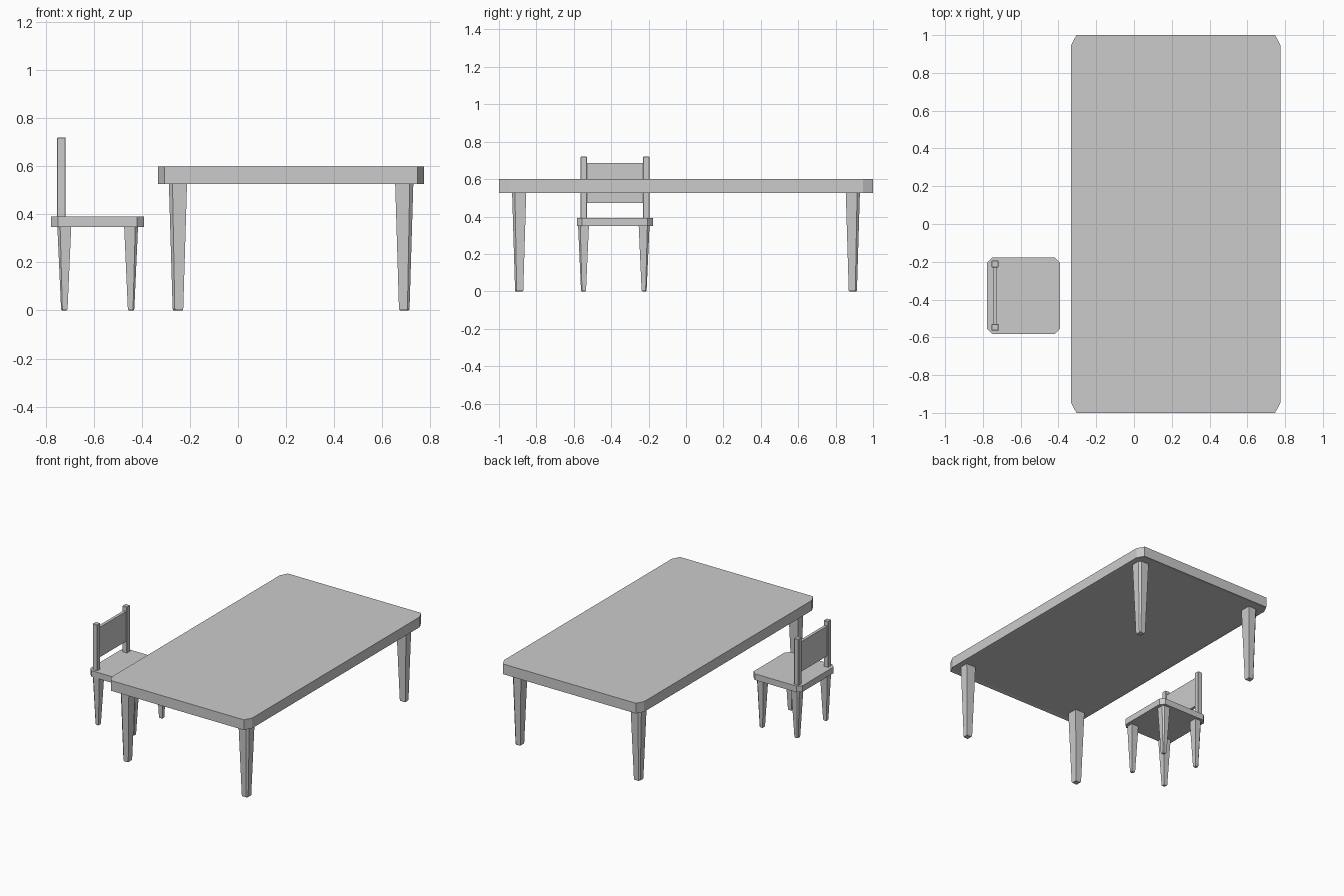
import bpy, bmesh

if "Cube" in bpy.data.objects:
    bpy.data.objects.remove(bpy.data.objects["Cube"])


def loft(name, rings, inset=None):
    """Closed solid through stacked rings of equal point count."""
    bm = bmesh.new()
    loops = [[bm.verts.new(p) for p in ring] for ring in rings]
    n = len(loops[0])
    for a, b in zip(loops, loops[1:]):
        for i in range(n):
            j = (i + 1) % n
            bm.faces.new((a[i], a[j], b[j], b[i]))
    bottom = bm.faces.new(loops[0][::-1])
    bm.faces.new(loops[-1])
    bmesh.ops.recalc_face_normals(bm, faces=bm.faces)
    if inset:
        bmesh.ops.inset_region(bm, faces=[bottom], thickness=inset[0], depth=-inset[1])
    mesh = bpy.data.meshes.new(name)
    bm.to_mesh(mesh)
    bm.free()
    obj = bpy.data.objects.new(name, mesh)
    bpy.context.collection.objects.link(obj)
    return obj


def slab_ring(cx, cy, hx, hy, chx, chy, z):
    """Rectangle with four cut corners."""
    return [(cx + x, cy + y, z) for x, y in (
        (-hx + chx, -hy), (hx - chx, -hy), (hx, -hy + chy), (hx, hy - chy),
        (hx - chx, hy), (-hx + chx, hy), (-hx, hy - chy), (-hx, -hy + chy))]


def slab(name, cx, cy, hx, hy, chx, chy, z0, z1, inset=None):
    return loft(name, [slab_ring(cx, cy, hx, hy, chx, chy, z) for z in (z0, z1)], inset)


def leg(name, cx, cy, sx, sy, top, foot, height):
    """Tapered leg whose outward corner is cut; sx, sy point outward."""
    def ring(h, z):
        c = h * 0.4
        pts = ((-h, -h), (h, -h), (h, h - c), (h - c, h), (-h, h))
        pts = [(cx + sx * x, cy + sy * y, z) for x, y in pts]
        return pts if sx * sy > 0 else pts[::-1]
    return loft(name, [ring(foot - 0.004, 0), ring(foot, 0.006), ring(top, height)])


def box(name, x0, x1, y0, y1, z0, z1, bevel=0.0):
    obj = loft(name, [[(x0, y0, z), (x1, y0, z), (x1, y1, z), (x0, y1, z)] for z in (z0, z1)])
    if bevel:
        mod = obj.modifiers.new("edge_bevel", 'BEVEL')
        mod.width = bevel
        mod.segments = 1
    return obj


def four_legs(prefix, cx, cy, dx, dy, top, foot, height):
    for sx, side in ((-1, "left"), (1, "right")):
        for sy, end in ((-1, "front"), (1, "back")):
            leg(f"{prefix}_{end}_{side}_leg", cx + sx * dx, cy + sy * dy,
                sx, sy, top, foot, height)


# Table
slab("table_top", 0.221, 0, 0.554, 1.0, 0.028, 0.053, 0.527, 0.60, inset=(0.03, 0.004))
four_legs("table", 0.221, 0, 0.471, 0.892, 0.038, 0.022, 0.535)

# Chair seat and legs
slab("chair_seat", -0.585, -0.38, 0.193, 0.203, 0.028, 0.028, 0.348, 0.392)
four_legs("chair", -0.584, -0.386, 0.139, 0.162, 0.029, 0.0135, 0.352)

# Chair back: two posts and a panel
for y, side in ((-0.547, "front"), (-0.212, "back")):
    box(f"chair_{side}_post", -0.754, -0.717, y - 0.018, y + 0.018, 0.388, 0.72, 0.003)
box("chair_back_panel", -0.746, -0.725, -0.535, -0.225, 0.472, 0.686)
